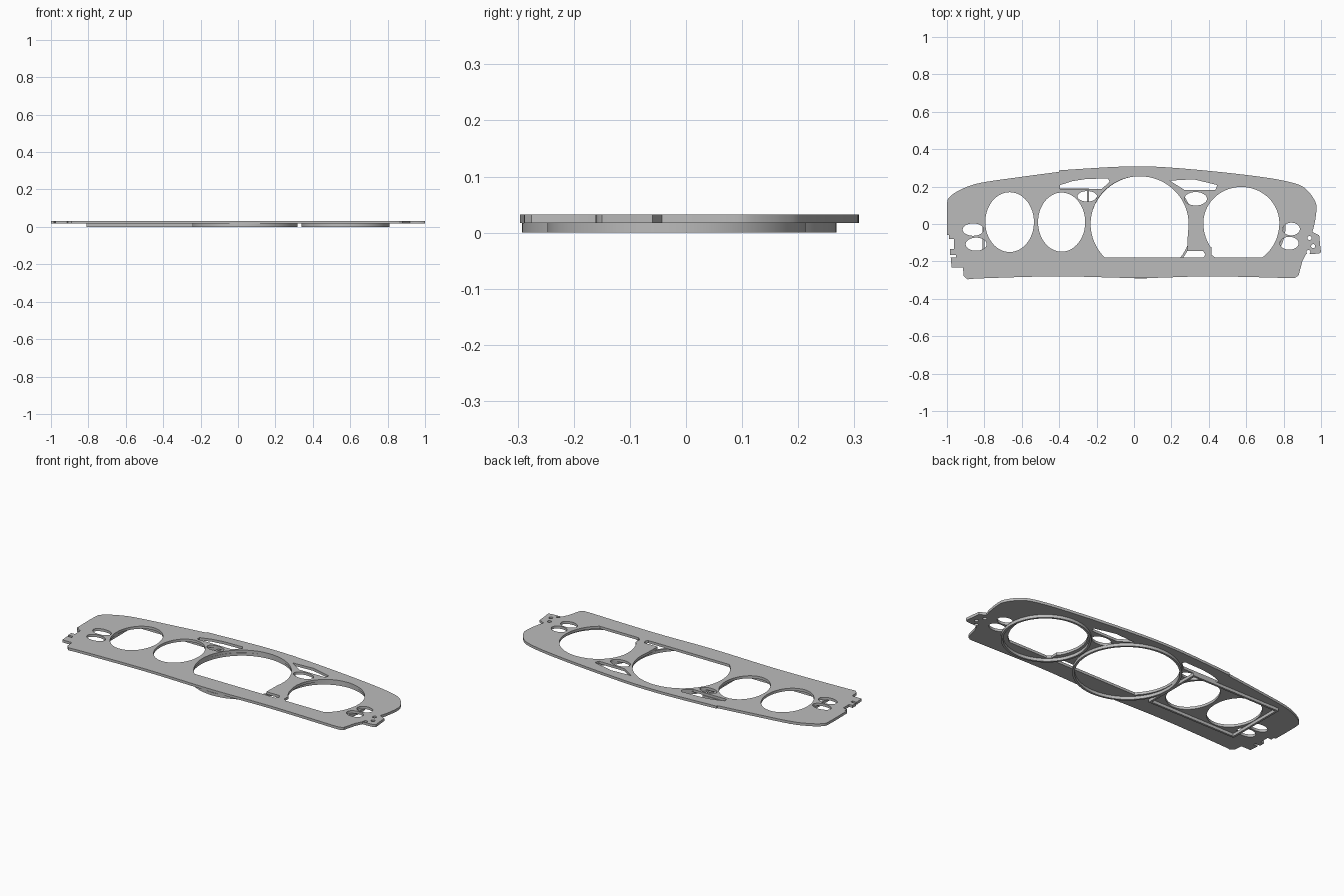
import bpy, bmesh
from math import cos, sin, radians
from mathutils import Vector

cube = bpy.data.objects.get("Cube")
if cube:
    bpy.data.objects.remove(cube, do_unlink=True)

grey = bpy.data.materials.new("panel grey")
grey.use_nodes = True
colour = (0.5, 0.5, 0.5, 1)
grey.diffuse_color = colour
grey.node_tree.nodes["Principled BSDF"].inputs["Base Color"].default_value = colour


def arc(cx, cy, rx, ry, start=0, end=360, steps=72, low_ry=None):
    """Points along an ellipse; low_ry gives the lower half its own radius."""
    closed = end - start == 360
    points = []
    for i in range(steps if closed else steps + 1):
        a = radians(start + (end - start) * i / steps)
        r = low_ry if low_ry and sin(a) < 0 else ry
        points.append((cx + rx * cos(a), cy + r * sin(a)))
    return points


def box(x0, x1, y0, y1):
    return [(x0, y0), (x1, y0), (x1, y1), (x0, y1)]


def smooth(points, steps=6):
    """Catmull-Rom curve through the points of an open profile."""
    p = [Vector(q) for q in [points[0]] + points + [points[-1]]]
    result = []
    for a, b, c, d in zip(p, p[1:], p[2:], p[3:]):
        for i in range(steps):
            t = i / steps
            q = 2 * b + (c - a) * t + (2 * a - 5 * b + 4 * c - d) * t * t
            q += (3 * b - a - 3 * c + d) * t ** 3
            result.append(tuple(q / 2))
    return result + [points[-1]]


def slab(name, loops, z0, z1):
    """Extrude an outline, with the remaining loops left open as holes."""
    curve = bpy.data.curves.new(name + " profile", "CURVE")
    curve.dimensions = "2D"
    curve.fill_mode = "BOTH"
    curve.extrude = (z1 - z0) / 2
    for loop in loops:
        spline = curve.splines.new("POLY")
        spline.points.add(len(loop) - 1)
        for point, (x, y) in zip(spline.points, loop):
            point.co = (x, y, 0, 1)
        spline.use_cyclic_u = True
    helper = bpy.data.objects.new(name + " helper", curve)
    bpy.context.collection.objects.link(helper)
    graph = bpy.context.evaluated_depsgraph_get()
    mesh = bpy.data.meshes.new_from_object(helper.evaluated_get(graph))
    bpy.data.objects.remove(helper, do_unlink=True)

    # weld the caps to the walls
    bm = bmesh.new()
    bm.from_mesh(mesh)
    bmesh.ops.remove_doubles(bm, verts=bm.verts, dist=0.0001)
    bmesh.ops.recalc_face_normals(bm, faces=bm.faces)
    bm.to_mesh(mesh)
    bm.free()
    mesh.materials.clear()
    mesh.materials.append(grey)
    obj = bpy.data.objects.new(name, mesh)
    obj.location.z = (z0 + z1) / 2
    bpy.context.collection.objects.link(obj)
    bpy.ops.object.select_all(action="DESELECT")
    obj.select_set(True)
    bpy.context.view_layer.objects.active = obj
    bpy.ops.object.shade_smooth_by_angle(angle=radians(30))
    return obj


# Outer edge of the panel, clockwise from the left end
top_left = smooth([(-1, -.06), (-1, .1), (-.985, .145), (-.92, .187), (-.82, .22),
                   (-.61, .251), (-.4, .279)])
top_right = smooth([(-.4, .287), (-.13, .304), (.03, .308), (.19, .302), (.46, .278),
                    (.72, .246), (.87, .214), (.93, .176), (.97, .117), (.975, .07),
                    (.965, 0), (.953, -.043)])
right_tab = [(.99, -.06), (.997, -.13), (1, -.15), (.99, -.157), (.96, -.16),
             (.92, -.16), (.9, -.2), (.88, -.275), (.86, -.288)]
bottom = smooth([(.83, -.289), (.4, -.28), (.03, -.289), (-.4, -.28), (-.8, -.29),
                 (-.89, -.296)])
left_teeth = [(-.91, -.28), (-.915, -.232), (-.975, -.232), (-.98, -.18),
              (-.953, -.18), (-.953, -.165), (-.985, -.165), (-.985, -.135),
              (-.963, -.135), (-.963, -.08), (-.988, -.08), (-.988, -.06)]
outline = top_left + top_right + right_tab + bottom + left_teeth

# Openings: large dials, flat along the bottom
centre_dial = arc(.03, 0, .262, .255, -10, 225) + [
    (.37, -.18), (.382, -.165), (.37, -.145), (.285, -.145)]
right_dial = arc(.574, .005, .203, .193, -57, 215, low_ry=.22) + [
    (.415, -.125), (.415, -.165), (.435, -.18)]

# Upper slots beside the centre dial
left_slot = [(-.395, .186), (-.395, .208), (-.33, .229), (-.26, .24),
             (-.14, .244), (-.13, .225), (-.175, .186)]
right_slot = [(.19, .232), (.23, .234), (.32, .239), (.445, .208),
              (.435, .182), (.27, .182)]

# Round dials, lamp holes and screw holes
ovals = [(-.665, .01, .13, .16), (-.387, .01, .126, .158),
         (-.86, -.03, .056, .033), (-.844, -.108, .056, .035),
         (.841, -.027, .046, .034), (.83, -.103, .05, .034),
         (-.25, .148, .052, .028), (.33, .135, .06, .036)]
screws = [(.938, -.075), (.958, -.118), (.932, -.15)]
holes = [centre_dial, right_dial, left_slot, right_slot]
holes += [arc(*o) for o in ovals]
holes += [arc(x, y, .011, .011, steps=20) for x, y in screws]

slab("instrument_panel", [outline] + holes, .017, .032)

# Raised ribs on the underside
WALL = .012
for name, x, y, rx, ry in [("centre_dial_rib", .036, -.012, .283, .28),
                           ("right_dial_rib", .575, -.017, .235, .23)]:
    slab(name, [arc(x, y, rx, ry, steps=96),
                arc(x, y, rx - WALL, ry - WALL, steps=96)], 0, .017)
slab("left_dials_frame", [box(-.81, -.24, -.17, .19),
                          box(-.81 + WALL, -.24 - WALL, -.17 + WALL, .19 - WALL)], 0, .017)
